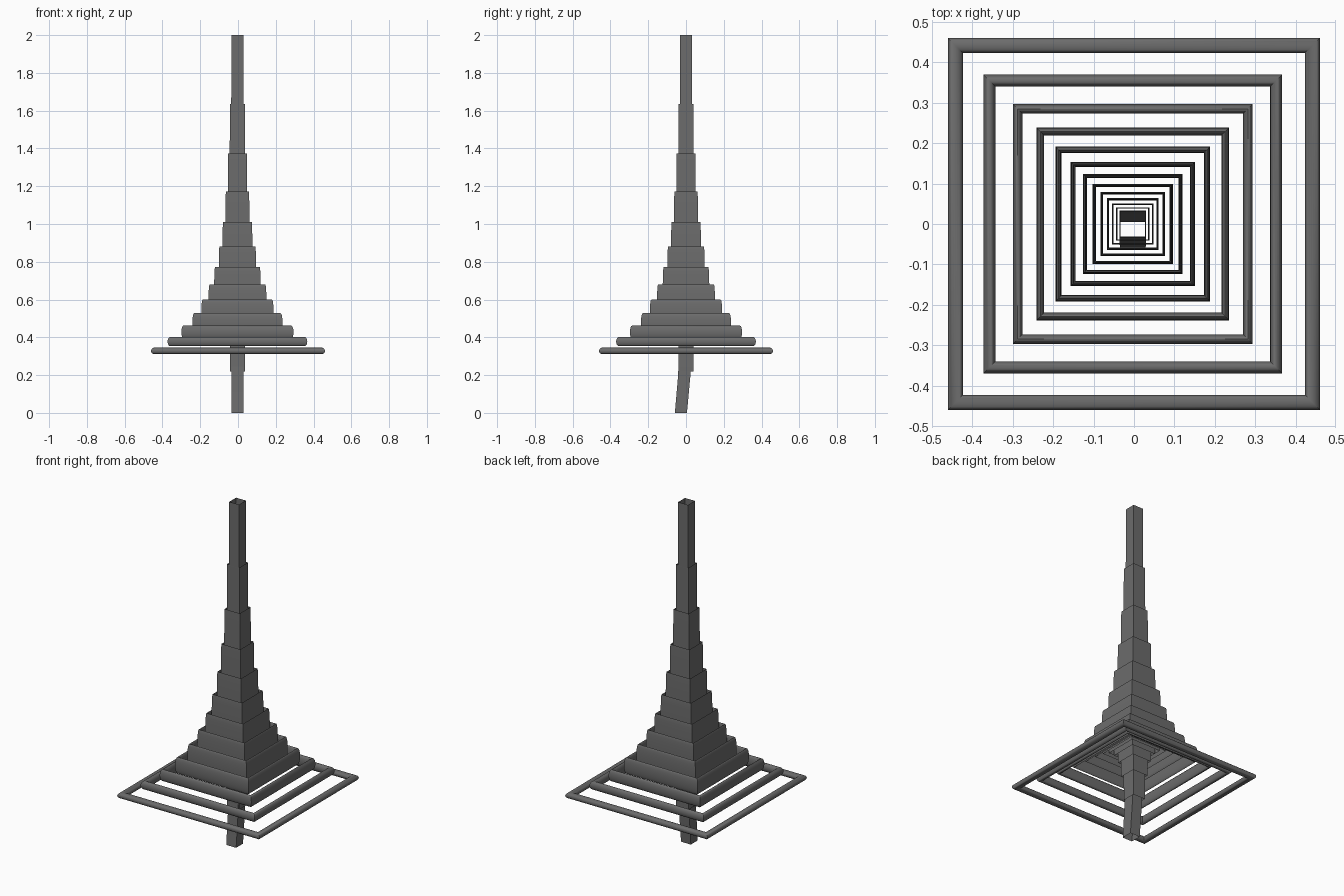
import bpy, bmesh, math

if "Cube" in bpy.data.objects:
    bpy.data.objects.remove(bpy.data.objects["Cube"])

RINGS = 13      # nested square frames
SEGS = 20       # sides of each elliptical cross-section

dark = bpy.data.materials.new("dark_grey")
dark.diffuse_color = (0.15, 0.15, 0.15, 1)
dark.use_nodes = True
dark.node_tree.nodes["Principled BSDF"].inputs["Base Color"].default_value = dark.diffuse_color


def square_ring(name, half, thick, height, centre, cx, cy, bend=0.0):
    """Mitred square frame swept from an ellipse (half-width thick, half-height height)."""
    bm = bmesh.new()
    loops = []
    for sx, sy in ((-1, -1), (1, -1), (1, 1), (-1, 1)):
        loop = []
        for i in range(SEGS):
            a = 2 * math.pi * i / SEGS
            r = half + thick * math.cos(a)
            z = centre + height * math.sin(a)
            # bend pushes the lowest part of the spike towards the front
            dy = -bend * max(0.0, 0.3 - z)
            loop.append(bm.verts.new((cx + sx * r, cy + sy * r + dy, z)))
        loops.append(loop)
    for k in range(4):
        a, b = loops[k], loops[(k + 1) % 4]
        for i in range(SEGS):
            j = (i + 1) % SEGS
            bm.faces.new((a[i], b[i], b[j], a[j]))
    bmesh.ops.recalc_face_normals(bm, faces=bm.faces)
    mesh = bpy.data.meshes.new(name)
    bm.to_mesh(mesh)
    bm.free()
    mesh.materials.append(dark)
    ob = bpy.data.objects.new(name, mesh)
    bpy.context.collection.objects.link(ob)
    bpy.ops.object.select_all(action='DESELECT')
    ob.select_set(True)
    bpy.context.view_layer.objects.active = ob
    bpy.ops.object.shade_smooth_by_angle(angle=math.radians(40))
    return ob


# Each ring shrinks sideways, stretches upwards and climbs from the one outside it
for k in range(RINGS):
    shrink = 0.803 ** k
    last = k == RINGS - 1
    square_ring(
        "spike_core" if last else f"square_ring_{k + 1:02d}",
        half=0.442 * shrink,
        thick=0.0185 * shrink,
        height=1.0 if last else 0.0175 * 1.4 ** k,
        centre=1.0 if last else 0.328 + 0.049 * k + 0.0005 * k * k,
        cx=0.0 if k == 0 else -0.003,
        cy=0.0,
        bend=0.09 if last else 0.0)
